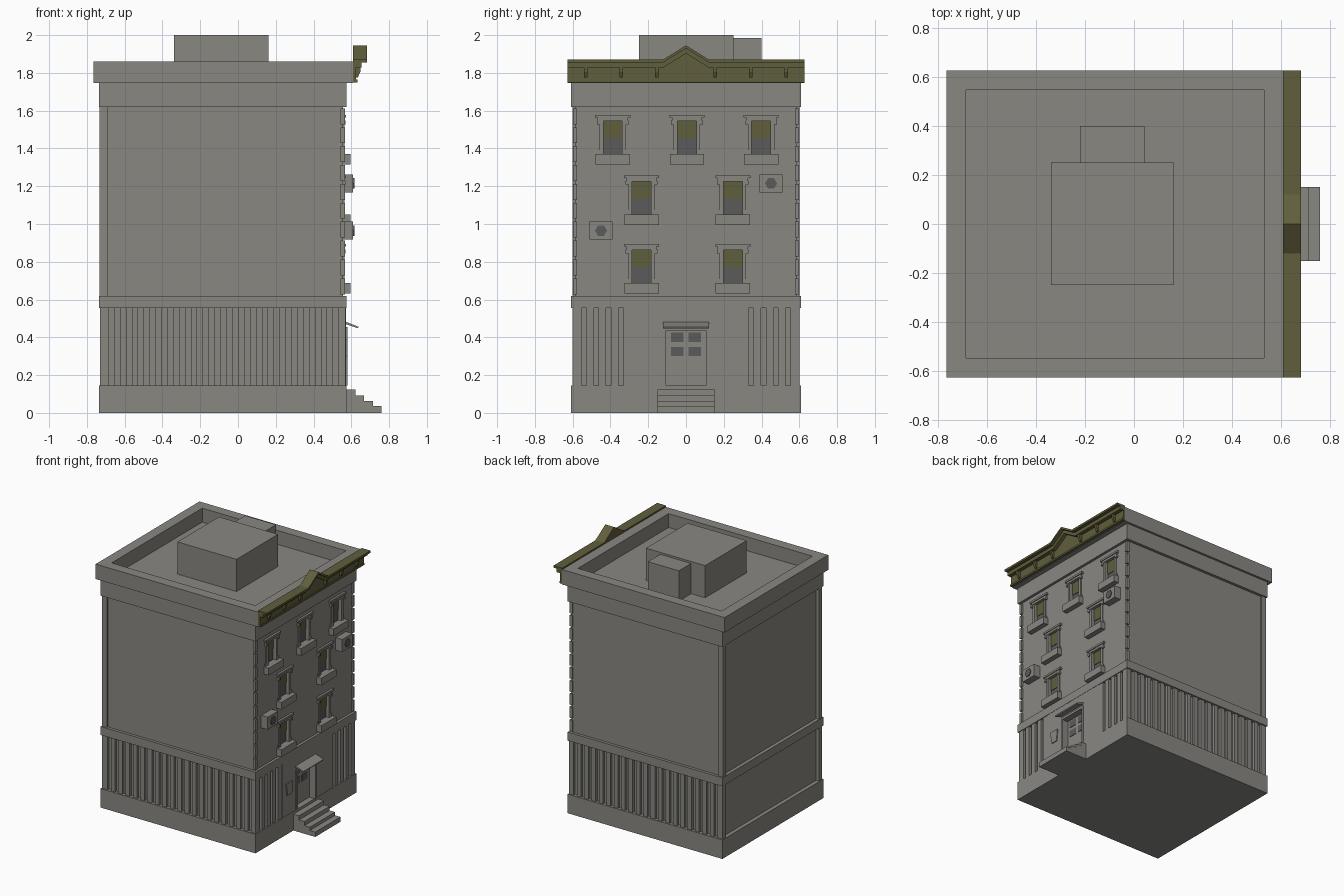
import bpy, bmesh
from mathutils import Vector

cube = bpy.data.objects.get("Cube")
if cube:
    bpy.data.objects.remove(cube, do_unlink=True)


def material(name, rgb):
    m = bpy.data.materials.new(name)
    m.use_nodes = True
    m.diffuse_color = (*rgb, 1)
    m.node_tree.nodes["Principled BSDF"].inputs["Base Color"].default_value = (*rgb, 1)
    return m


STONE = material("warm_grey_stone", (0.25, 0.242, 0.222))
OLIVE = material("olive_trim", (0.118, 0.112, 0.045))
DARK = material("dark_grey_glass", (0.105, 0.105, 0.105))


def finish(name, bm, mat):
    bmesh.ops.recalc_face_normals(bm, faces=bm.faces)
    mesh = bpy.data.meshes.new(name)
    bm.to_mesh(mesh)
    bm.free()
    mesh.materials.append(mat)
    ob = bpy.data.objects.new(name, mesh)
    bpy.context.scene.collection.objects.link(ob)
    return ob


def boxes(name, spans, mat=STONE):
    """One object from (x0, x1, y0, y1, z0, z1) spans."""
    bm = bmesh.new()
    for x0, x1, y0, y1, z0, z1 in spans:
        vs = bmesh.ops.create_cube(bm, size=1)["verts"]
        for v in vs:
            v.co = Vector(((x0 + x1) / 2 + v.co.x * (x1 - x0),
                           (y0 + y1) / 2 + v.co.y * (y1 - y0),
                           (z0 + z1) / 2 + v.co.z * (z1 - z0)))
    return finish(name, bm, mat)


def extrude(name, pts, along, a, b, mat=STONE):
    """Extrude a (y, z) profile along x, or an (x, z) profile along y."""
    bm = bmesh.new()
    at = (lambda p, t: (t, *p)) if along == "x" else (lambda p, t: (p[0], t, p[1]))
    f = bm.faces.new([bm.verts.new(at(p, a)) for p in pts])
    r = bmesh.ops.extrude_face_region(bm, geom=[f])
    step = Vector((b - a, 0, 0)) if along == "x" else Vector((0, b - a, 0))
    bmesh.ops.translate(bm, vec=step, verts=[g for g in r["geom"] if isinstance(g, bmesh.types.BMVert)])
    return finish(name, bm, mat)


def cut(ob, spans):
    cutter = boxes("cutter", spans)
    cutter.hide_render = True
    mod = ob.modifiers.new("cut", "BOOLEAN")
    mod.operation, mod.solver, mod.object = "DIFFERENCE", "EXACT", cutter
    bpy.context.view_layer.objects.active = ob
    bpy.ops.object.modifier_apply(modifier=mod.name)
    bpy.data.objects.remove(cutter, do_unlink=True)


BACK, FRONT, WALL, SIDE = -0.735, 0.575, 0.555, 0.61

# Plinth and horizontal bands
boxes("plinth", [(BACK, FRONT, -SIDE, SIDE, 0, 0.145)])
boxes("middle_band", [(BACK, FRONT, -SIDE, SIDE, 0.555, 0.62)])
boxes("upper_band", [(BACK, FRONT, -SIDE, SIDE, 1.62, 1.75)])

# Ground floor with vertical grooves, recessed back and doorway
ground = boxes("ground_floor", [(-0.73, 0.57, -0.6, 0.6, 0.14, 0.56)])
grooves = []
for s in (-1, 1):
    for i in range(20):
        x = -0.67 + 0.0625 * i
        grooves.append((x - 0.014, x + 0.014, s * 0.6 - 0.02, s * 0.6 + 0.02, 0.145, 0.555))
    for i in range(4):
        y = s * (0.345 + 0.065 * i)
        grooves.append((0.55, 0.59, y - 0.013, y + 0.013, 0.145, 0.555))
grooves.append((-0.76, -0.705, -0.565, 0.565, 0.145, 0.555))
grooves.append((0.52, 0.6, -0.106, 0.106, 0.145, 0.44))
cut(ground, grooves)
boxes("entrance_panel", [(0.565, 0.573, s * 0.195 - 0.085, s * 0.195 + 0.085, 0.145, 0.555) for s in (-1, 1)]
      + [(0.565, 0.573, -0.11, 0.11, 0.445, 0.555)])

# Upper walls with window recesses
windows = ([(y, 1.578) for y in (-0.388, 0.005, 0.398)]
           + [(y, z) for z in (1.258, 0.895) for y in (-0.235, 0.248)])
walls = boxes("upper_walls", [(-0.708, WALL, -0.588, 0.588, 0.61, 1.63)])
cut(walls, [(WALL - 0.025, WALL + 0.05, y - 0.05, y + 0.05, t - 0.21, t - 0.028) for y, t in windows])
boxes("back_pilasters", [(-0.732, -0.69, s * 0.58 - 0.02, s * 0.58 + 0.02, 0.61, 1.63) for s in (-1, 1)])
boxes("corner_quoins", [(0.543, 0.567, s * 0.587 - 0.01, s * 0.587 + 0.01, 0.628 + i * 0.1, 0.712 + i * 0.1)
                        for s in (-1, 1) for i in range(10)])

# Windows
for n, (y, t) in enumerate(windows, 1):
    frame = [(WALL - 0.01, 0.572, y - 0.093, y + 0.093, t - 0.015, t),
             (WALL - 0.01, 0.566, y - 0.08, y + 0.08, t - 0.032, t - 0.015),
             (WALL - 0.01, 0.595, y - 0.091, y + 0.091, t - 0.262, t - 0.207)]
    for s in (-1, 1):
        j = y + s * 0.06
        frame.append((WALL - 0.01, 0.563, j - 0.01, j + 0.01, t - 0.21, t - 0.03))
        j = y + s * 0.075
        frame.append((WALL - 0.01, 0.57, j - 0.009, j + 0.009, t - 0.05, t - 0.03))
        frame.append((WALL - 0.01, 0.562, j - 0.007, j + 0.007, t - 0.207, t - 0.185))
    boxes(f"window_surround_{n}", frame)
    boxes(f"window_shade_{n}", [(0.53, 0.538, y - 0.05, y + 0.05, t - 0.125, t - 0.028)], OLIVE)
    boxes(f"window_glass_{n}", [(0.53, 0.534, y - 0.05, y + 0.05, t - 0.21, t - 0.125)], DARK)

# Air conditioners with hexagonal fan grilles
for n, (y, z) in enumerate([(-0.45, 0.965), (0.45, 1.215)], 1):
    boxes(f"air_conditioner_{n}", [(WALL - 0.01, 0.61, y - 0.062, y + 0.062, z - 0.048, z + 0.048)])
    bpy.ops.mesh.primitive_cylinder_add(vertices=6, radius=0.032, depth=0.008, location=(0.612, y, z),
                                        rotation=(0, 1.5708, 0))
    fan = bpy.context.object
    fan.name = f"fan_grille_{n}"
    fan.data.materials.append(DARK)

# Door, frame, canopy, sign and steps
boxes("door", [(0.515, 0.53, -0.106, 0.106, 0.145, 0.44)])
boxes("door_panes", [(0.528, 0.534, y - 0.034, y + 0.034, z, z + 0.05)
                     for y in (-0.046, 0.046) for z in (0.3, 0.375)], DARK)
boxes("door_frame", [(0.52, 0.58, s * 0.113 - 0.008, s * 0.113 + 0.008, 0.145, 0.452) for s in (-1, 1)]
      + [(0.52, 0.58, -0.121, 0.121, 0.437, 0.455)])
extrude("door_canopy", [(0.565, 0.472), (0.635, 0.448), (0.638, 0.456), (0.565, 0.485)], "y", -0.122, 0.122)
extrude("wall_sign", [(-0.242, 0.388), (-0.228, 0.295), (-0.174, 0.295), (-0.163, 0.388)], "x", 0.57, 0.58)
boxes("front_steps", [(0.57, 0.76 - 0.046 * i, -0.152, 0.152, 0, top)
                      for i, top in enumerate((0.037, 0.062, 0.093, 0.125))])

# Parapet with sunken roof
bm = bmesh.new()
for v in bmesh.ops.create_cube(bm, size=1)["verts"]:
    v.co = Vector((-0.0775 + v.co.x * 1.375, v.co.y * 1.254, 1.803 + v.co.z * 0.114))
roof = max(bm.faces, key=lambda f: f.calc_center_median().z)
bmesh.ops.inset_individual(bm, faces=[roof], thickness=0.112)
sunk = bmesh.ops.extrude_discrete_faces(bm, faces=[roof])["faces"][0]
bmesh.ops.translate(bm, vec=(0, 0, -0.106), verts=sunk.verts)
finish("parapet_and_roof", bm, STONE)
boxes("roof_house", [(-0.338, 0.162, -0.25, 0.252, 1.75, 2.0)])
boxes("roof_house_annex", [(-0.22, 0.042, 0.25, 0.4, 1.75, 1.985)])


# Olive cornice following a small central gable
def gable(z, rise=0.075):
    return [(-0.627, z), (-0.12, z), (0, z + rise), (0.12, z), (0.627, z)]


def gable_strip(name, z0, z1, depth):
    extrude(name, gable(z0) + gable(z1)[::-1], "x", 0.608, depth, OLIVE)


gable_strip("cornice_crown", 1.855, 1.871, 0.682)
gable_strip("cornice_moulding", 1.828, 1.856, 0.655)
extrude("cornice_frieze", [(-0.627, 1.752), (0.627, 1.752)] + gable(1.83)[::-1], "x", 0.608, 0.625, OLIVE)
boxes("cornice_foot", [(0.608, 0.632, -0.627, 0.627, 1.75, 1.764)], OLIVE)
for n, y in enumerate((-0.53, -0.342, -0.155, 0.155, 0.342, 0.53), 1):
    extrude(f"cornice_bracket_{n}", [(0.62, 1.776), (0.634, 1.776), (0.648, 1.806), (0.65, 1.83), (0.62, 1.83)],
            "y", y - 0.009, y + 0.009, OLIVE)
